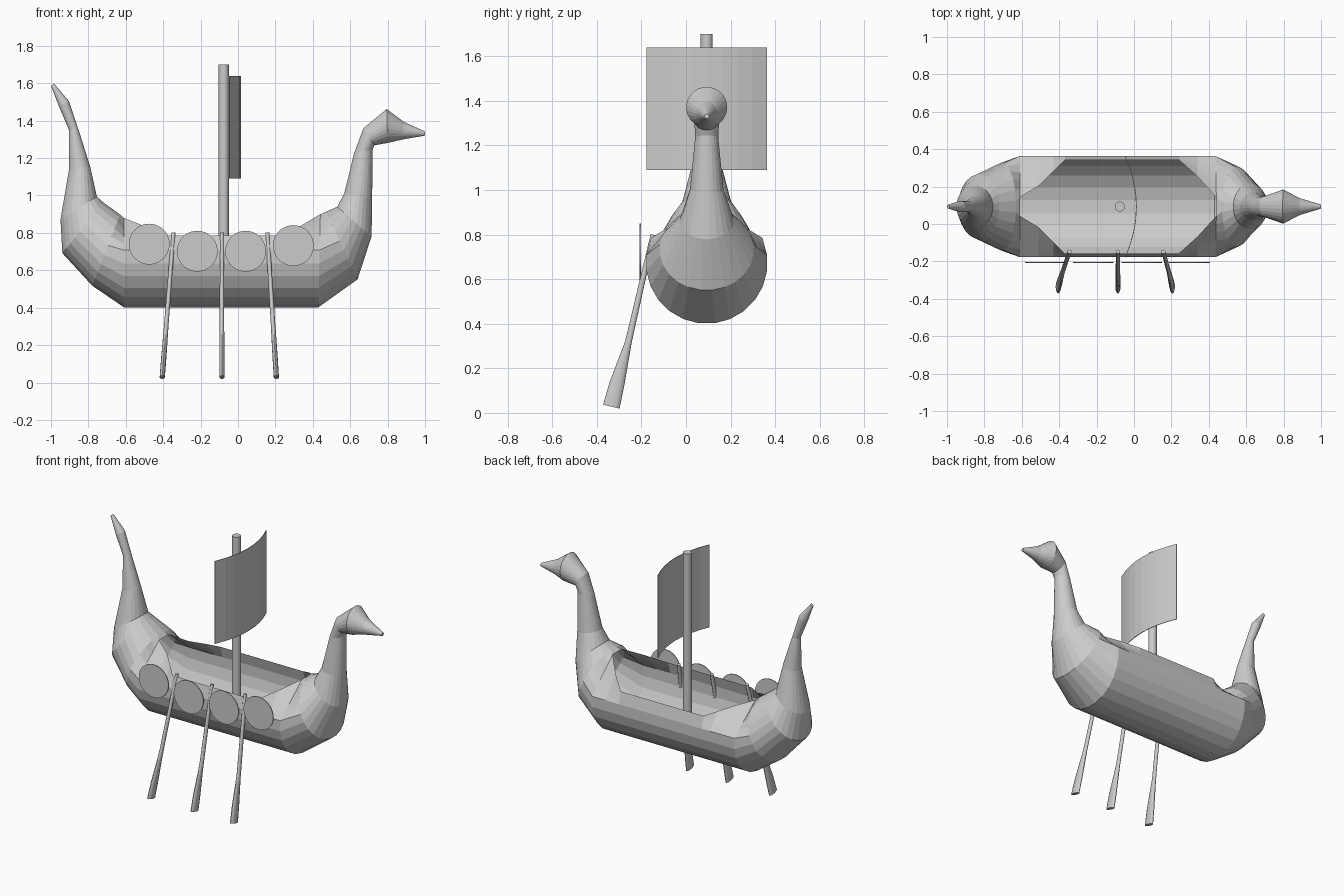
import bpy, bmesh, math
from mathutils import Vector

if "Cube" in bpy.data.objects:
    bpy.data.objects.remove(bpy.data.objects["Cube"])

CY = 0.093  # centre line of the ship

grey = bpy.data.materials.new("plain grey")
grey.diffuse_color = (0.6, 0.6, 0.6, 1)
grey.use_nodes = True
grey.node_tree.nodes["Principled BSDF"].inputs["Base Color"].default_value = grey.diffuse_color


def finish(bm, name):
    bmesh.ops.recalc_face_normals(bm, faces=bm.faces)
    me = bpy.data.meshes.new(name)
    bm.to_mesh(me)
    bm.free()
    me.materials.append(grey)
    ob = bpy.data.objects.new(name, me)
    bpy.context.collection.objects.link(ob)
    return ob


def smooth(ob, angle=40):
    bpy.ops.object.select_all(action='DESELECT')
    ob.select_set(True)
    bpy.context.view_layer.objects.active = ob
    bpy.ops.object.shade_smooth_by_angle(angle=math.radians(angle))


def loft(name, rings, open_edges=()):
    """Skin a list of point rings; open_edges = (ring, edge) pairs left open."""
    bm = bmesh.new()
    vs = [[bm.verts.new(p) for p in r] for r in rings]
    n = len(rings[0])
    for i in range(len(vs) - 1):
        for j in range(n):
            if (i, j) not in open_edges:
                k = (j + 1) % n
                bm.faces.new((vs[i][j], vs[i][k], vs[i + 1][k], vs[i + 1][j]))
    bm.faces.new(vs[0])
    bm.faces.new(vs[-1])
    return finish(bm, name)


# Hull: outer point, inner point, half width, and rim (half width, z) where open
STATIONS = [
    ((-1.00, 1.585), (-0.985, 1.60), 0.010, None),
    ((-0.957, 1.475), (-0.904, 1.505), 0.030, None),
    ((-0.904, 1.35), (-0.855, 1.36), 0.028, None),
    ((-0.904, 1.14), (-0.79, 1.155), 0.057, None),
    ((-0.95, 0.87), (-0.754, 0.995), 0.112, None),
    ((-0.94, 0.69), (-0.72, 0.965), 0.172, None),
    ((-0.78, 0.516), (-0.63, 0.90), 0.235, None),
    ((-0.61, 0.40), (-0.61, 0.945), 0.273, (0.05, 0.88)),
    ((-0.51, 0.40), (-0.51, 0.945), 0.273, (0.11, 0.84)),
    ((-0.43, 0.40), (-0.43, 0.945), 0.273, (0.19, 0.81)),
    ((-0.37, 0.40), (-0.37, 0.945), 0.273, (0.25, 0.785)),
    ((0.24, 0.40), (0.24, 0.945), 0.273, (0.25, 0.785)),
    ((0.34, 0.40), (0.34, 0.945), 0.273, (0.16, 0.84)),
    ((0.43, 0.40), (0.44, 0.945), 0.273, (0.05, 0.90)),
    ((0.64, 0.55), (0.47, 0.915), 0.212, None),
    ((0.715, 0.78), (0.53, 0.94), 0.122, None),
    ((0.718, 0.99), (0.567, 1.01), 0.076, None),
    ((0.72, 1.245), (0.62, 1.225), 0.052, None),
    ((0.73, 1.268), (0.67, 1.36), 0.056, None),
    ((0.80, 1.28), (0.795, 1.463), 0.092, None),
    ((0.885, 1.30), (0.885, 1.395), 0.046, None),
    ((1.00, 1.32), (1.00, 1.342), 0.011, None),
]
HALF, KEEP = 12, 6


def hull_ring(outer, inner, hw, rim):
    side = []
    for k in range(HALF):
        a = (k + 0.5) * math.pi / HALF
        t = (1 - math.cos(a)) / 2
        y, x = hw * math.sin(a), outer[0] + (inner[0] - outer[0]) * t
        z = outer[1] + (inner[1] - outer[1]) * t
        if rim and k > KEEP:  # flat deck side leading up to the rim
            f = (k - KEEP) / (HALF - 1 - KEEP)
            y0, z0 = side[KEEP][1], side[KEEP][2]
            y, z = y0 + (rim[0] - y0) * f, z0 + (rim[1] - z0) * f
        side.append((x, y, z))
    return ([(x, CY - y, z) for x, y, z in side]
            + [(x, CY + y, z) for x, y, z in reversed(side)])


openings = {(i, HALF - 1) for i in range(len(STATIONS) - 1)
            if STATIONS[i][3] and STATIONS[i + 1][3]}
loft("hull", [hull_ring(*s) for s in STATIONS], openings)


# Round upright or sideways cylinder
def cylinder(name, centre, radius, depth, sides, facing):
    bm = bmesh.new()
    q = Vector((0, 0, 1)).rotation_difference(Vector(facing))
    m = q.to_matrix().to_4x4()
    m.translation = centre
    bmesh.ops.create_cone(bm, cap_ends=True, segments=sides, radius1=radius,
                          radius2=radius, depth=depth, matrix=m)
    smooth(finish(bm, name))


# Mast
cylinder("mast", (-0.076, CY, 1.055), 0.027, 1.29, 20, (0, 0, 1))

# Sail: shallow arc, bulging forward
bm = bmesh.new()
cols = []
for i in range(9):
    s = i / 4 - 1
    x, y = 0.015 - 0.06 * s * s, CY + 0.271 * s
    cols.append([bm.verts.new((x + dx, y, z)) for dx, z in
                 ((0, 1.09), (0, 1.64), (-0.004, 1.64), (-0.004, 1.09))])
for a, b in zip(cols, cols[1:]):
    for j in range(4):
        k = (j + 1) % 4
        bm.faces.new((a[j], a[k], b[k], b[j]))
bm.faces.new(cols[0])
bm.faces.new(cols[-1])
finish(bm, "sail")

# Shields along the front side
for i, (x, z) in enumerate([(-0.475, 0.74), (-0.218, 0.702),
                            (0.041, 0.702), (0.296, 0.732)]):
    cylinder(f"shield_{i + 1}", (x, -0.206, z), 0.109, 0.006, 40, (0, -1, 0))

# Oars: thin shaft widening to a blade (y, z, half width, half thickness)
OAR = [(-0.148, 0.80, 0.011, 0.011), (-0.258, 0.32, 0.015, 0.012),
       (-0.310, 0.13, 0.034, 0.014), (-0.335, 0.028, 0.038, 0.014)]
across = Vector((0, 0.97, -0.23))
for i, (x_top, x_low) in enumerate([(-0.345, -0.405), (-0.086, -0.086),
                                    (0.157, 0.205)]):
    rings = []
    for y, z, w, t in OAR:
        f = (0.80 - z) / 0.772
        c = Vector((x_top + (x_low - x_top) * f, y, z))
        rings.append([c + across * w * math.cos(a) + Vector((t * math.sin(a), 0, 0))
                      for a in [k * math.tau / 12 for k in range(12)]])
    smooth(loft(f"oar_{i + 1}", rings))
